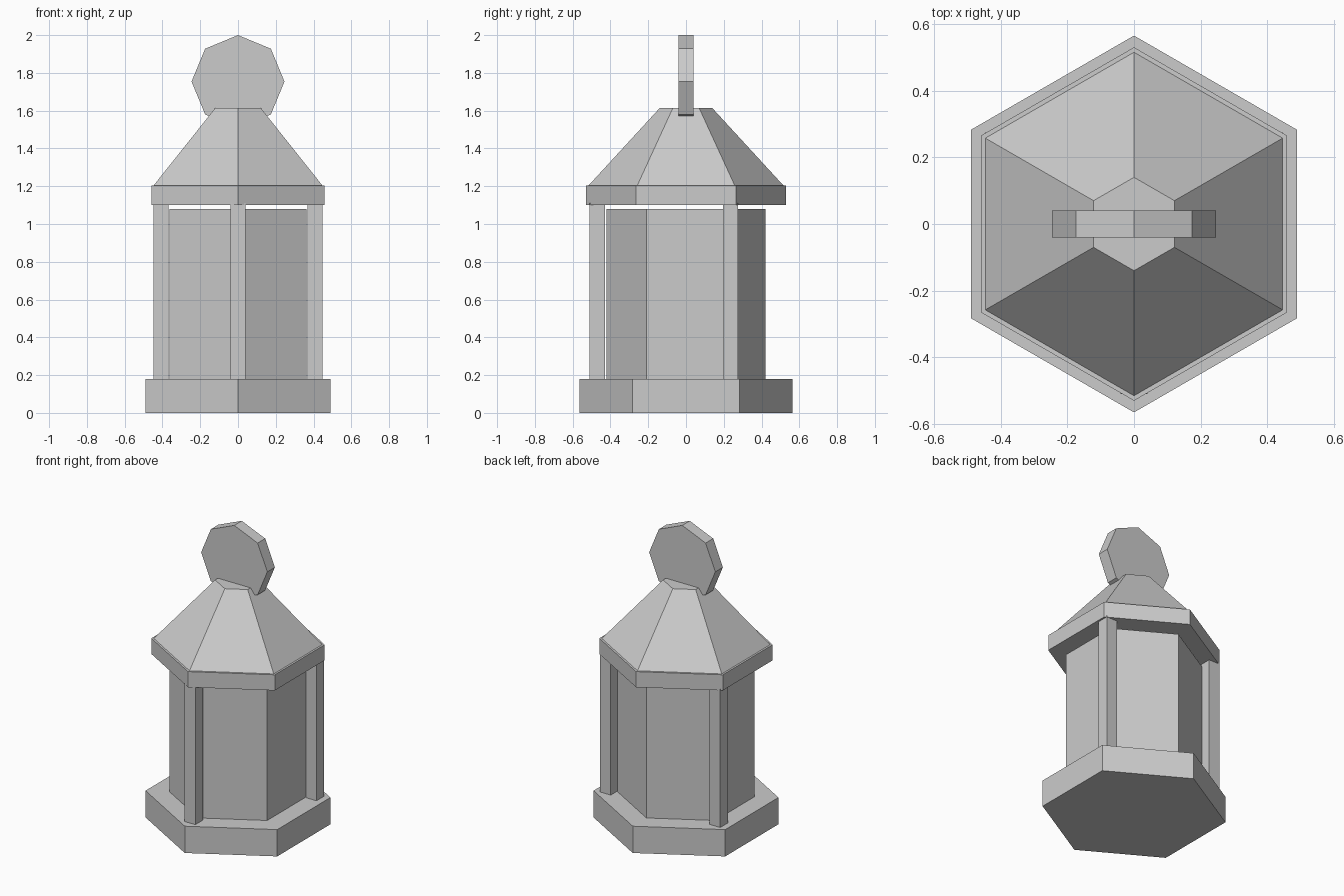
import bpy
from math import pi, cos, sin, radians

if "Cube" in bpy.data.objects:
    bpy.data.objects.remove(bpy.data.objects["Cube"])


def prism(name, sides, r_bottom, r_top, z0, z1):
    """Flat-sided prism or frustum with a corner pointing along y."""
    bpy.ops.mesh.primitive_cone_add(vertices=sides, radius1=r_bottom, radius2=r_top,
                                    depth=z1 - z0, location=(0, 0, (z0 + z1) / 2))
    ob = bpy.context.object
    ob.name = name
    return ob


# Hexagonal base, lantern body, eave and sloping roof
prism("base", 6, 0.565, 0.565, 0.0, 0.18)
prism("lamp_body", 6, 0.42, 0.42, 0.18, 1.08)
prism("eave", 6, 0.53, 0.53, 1.10, 1.205)
prism("roof", 6, 0.515, 0.14, 1.205, 1.613)

# Three square posts on alternate corners
for name, deg in (("front_post", 270), ("back_right_post", 30), ("back_left_post", 150)):
    a = radians(deg)
    bpy.ops.mesh.primitive_cube_add(size=1, location=(0.47 * cos(a), 0.47 * sin(a), 0.645))
    post = bpy.context.object
    post.name = name
    post.scale = (0.08, 0.08, 0.93)

# Upright octagonal disc as the top handle
bpy.ops.mesh.primitive_cylinder_add(vertices=8, radius=0.246, depth=0.08,
                                    location=(0, 0, 1.754), rotation=(pi / 2, 0, 0))
bpy.context.object.name = "top_handle"
